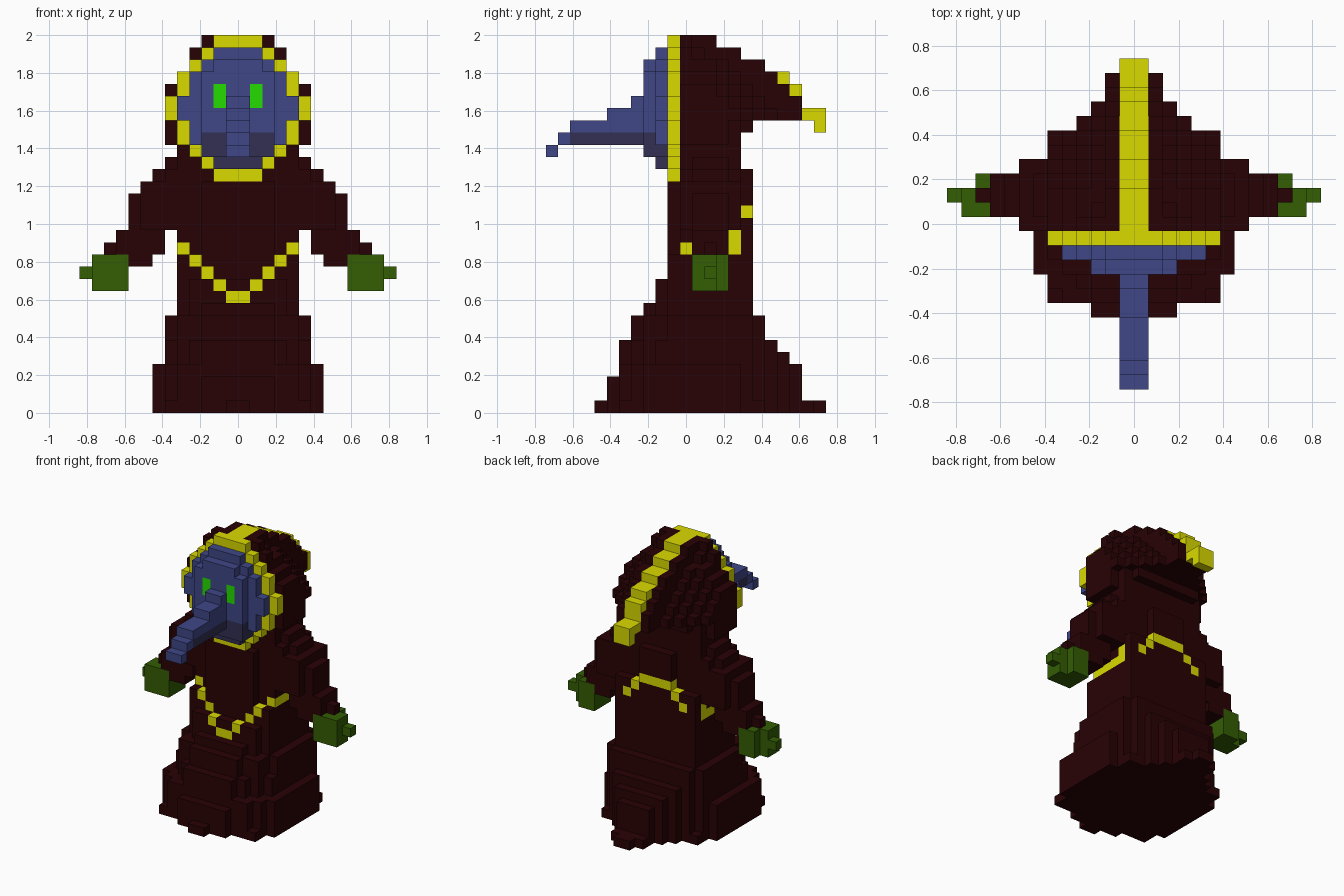
import bpy
import bmesh

if "Cube" in bpy.data.objects:
    bpy.data.objects.remove(bpy.data.objects["Cube"])

V = 2 / 31  # edge of one block
COLOURS = {
    "dark maroon": (0.022, 0.0006, 0.0015),
    "mustard yellow": (0.7, 0.7, 0.0),
    "slate blue": (0.05, 0.062, 0.245),
    "shadow blue": (0.032, 0.029, 0.085),
    "moss green": (0.033, 0.11, 0.001),
    "bright green": (0.018, 0.72, 0.0),
}
cells = {}  # (i, j, k) -> (part, colour)


def put(part, colour, n, j, k):
    """Place a block in column n (counted from 1 outwards) on both sides."""
    for i in (n - 1, -n):
        cells[i, j, k] = (part, colour)


def fill(part, colour, ns, js, ks):
    for n in ns:
        for j in js:
            for k in ks:
                put(part, colour, n, j, k)


def upto(n):
    return range(1, n + 1)


def oval(part, colour, k, width, front, back, centre, n_front, n_back):
    """One horizontal robe layer, a superellipse of blocks."""
    for j in range(23):
        y = j - 11
        if y < centre:
            t, e = (centre - y) / (centre - front), n_front
        else:
            t, e = (y - centre) / (back - centre), n_back
        for n in upto(width):
            if t < 1 and ((n - 0.5) / width) ** e + t ** e <= 1.03:
                put(part, colour, n, j, k)


# Robe: (layers, half width, front, back, centre, front and back roundness)
ROBE = [
    (1, 6, -5.5, 6.5, 0.5, 8, 8),
    (3, 6, -5.5, 6.5, 0.5, 4, 4),
    (2, 6, -5.5, 6.5, 1, 2.4, 4),
    (2, 6, -4.5, 6.5, 1.5, 2.6, 5),
    (1, 5, -3.5, 5.5, 2, 3, 20),
    (2, 5, -2.5, 5.5, 2, 4, 20),
    (2, 5, -1.5, 5.5, 2, 20, 20),
    (3, 5, -1.5, 5.5, 2, 2.6, 20),
    (3, 5, -1.5, 5.5, 2, 2.6, 1.6),
    (1, 5, -0.5, 5.5, 2, 4, 1.6),
    (3, 5, -0.5, 4.5, 2, 4, 4),
]
k = 0
for layers, *shape in ROBE:
    for _ in range(layers):
        oval("robe", "dark maroon", k, *shape)
        k += 1

# Flared hem: side panels, then front and back trains as row: (half width, layers)
fill("robe", "dark maroon", [7], range(8, 16), range(4))
HEM = {4: (1, 1), 5: (3, 3), 18: (4, 6), 19: (3, 5), 20: (2, 4), 21: (2, 1), 22: (1, 1)}
for j, (width, layers) in HEM.items():
    fill("robe", "dark maroon", upto(width), [j], range(layers))

# Shoulders and sleeves
for k, w in {15: 9, 16: 9, 17: 9, 18: 8, 19: 7, 20: 6}.items():
    fill("robe", "dark maroon", upto(w), range(12, 15), [k])
    fill("robe", "dark maroon", upto(min(w, 8) - (k > 18)), range(11, 16), [k])
fill("sleeves", "dark maroon", range(7, 11), range(12, 15), [13, 14])
fill("sleeves", "dark maroon", range(8, 10), range(12, 15), [12])
put("sleeves", "dark maroon", 11, 13, 13)

# Hands with stubby fingers
for j, reach in {12: 12, 13: 12, 14: 11}.items():
    fill("hands", "moss green", range(10, reach + 1), [j], range(10, 13))
put("hands", "moss green", 13, 13, 11)


# Belt: a V in front, level at the sides, an arch behind
def on_belt(n, j, k):
    if j <= 11:
        return k == 8 + n and (n < 5 or j == 11)
    if j <= 15:
        return k == 13 or (k == 14 and j == 15 and n == 5)
    return n < 5 and k == min(16, 18 - n)


for (i, j, k), (part, _) in list(cells.items()):
    n = i + 1 if i >= 0 else -i
    if part == "robe" and 9 <= k <= 16 and n <= 5 and on_belt(n, j, k):
        cells[i, j, k] = ("belt", "mustard yellow")

# Hood rows tapering to a drooping tip: (half width, tip, last block)
HOOD = {20: (4, 20, 15), 21: (5, 20, 15), 22: (6, 20, 15), 23: (6, 20, 16),
        24: (6, 21, 20), 25: (6, 20, 20), 26: (6, 19, 19), 27: (5, 18, 18),
        28: (4, 17, 17), 29: (4, 15, 15), 30: (3, 14, 13)}
for k, (width, tip, last) in HOOD.items():
    for j in range(11, last + 1):
        fill("hood", "dark maroon", upto(min(width, max(2, tip - j))), [j], [k])

# Hood rim, with the mask plate standing in front of its opening
RIM = [2, 3, 4, 5, 5, 6, 6, 5, 5, 4, 3, 2]
for row, w in enumerate(RIM):
    k = 19 + row
    fill("hood_rim", "mustard yellow", upto(w), [10], [k])
    if 20 <= k <= 29:
        colour = "shadow blue" if k < 22 else "slate blue"
        fill("mask", colour, upto(w - 1), [9], [k])

# Raised middle of the mask, darker at the jaw
for k in range(21, 29):
    fill("mask", "slate blue" if k > 22 else "shadow blue",
         upto(2 if k == 28 else 3), [8], [k])
fill("eyes", "bright green", [2], [8], [25, 26])

# Stepped beak, darker underneath
for js, ks in (([7], range(22, 26)), ([5, 6], range(22, 25)),
               ([2, 3, 4], [22, 23]), ([1], [22]), ([0], [21])):
    for j in js:
        for k in ks:
            under = k == 22 and j >= 2
            put("beak", "shadow blue" if under else "slate blue", 1, j, k)

# Crest along the top of the hood
for js, ks in (((11, 12, 13), [30]), ((14, 15), [29]), ((16, 17), [28]),
               ((18, 19), [27]), ((19,), [26]), ((20,), [25, 26]),
               ((21, 22), [24]), ((22,), [23])):
    fill("crest", "mustard yellow", [1], js, ks)

# Materials
materials = {}
for name, rgb in COLOURS.items():
    mat = bpy.data.materials.new(name)
    mat.use_nodes = True
    mat.diffuse_color = (*rgb, 1)
    mat.node_tree.nodes["Principled BSDF"].inputs["Base Color"].default_value = (*rgb, 1)
    materials[name] = mat


# Skin each part with the outward faces of its blocks
def face_corners(cell, axis, side):
    u, v = (axis + 1) % 3, (axis + 2) % 3
    loop = [(0, 0), (1, 0), (1, 1), (0, 1)]
    for a, b in loop if side else reversed(loop):
        c = list(cell)
        c[axis] += side
        c[u] += a
        c[v] += b
        yield tuple(c)


for part in sorted({p for p, _ in cells.values()}):
    bm = bmesh.new()
    verts, slots = {}, []
    for cell, (owner, colour) in cells.items():
        if owner != part:
            continue
        if colour not in slots:
            slots.append(colour)
        for axis in range(3):
            for side in (0, 1):
                other = list(cell)
                other[axis] += 2 * side - 1
                if tuple(other) in cells:
                    continue
                quad = []
                for c in face_corners(cell, axis, side):
                    if c not in verts:
                        x, y, z = c
                        verts[c] = bm.verts.new((x * V, (y - 11.5) * V, z * V))
                    quad.append(verts[c])
                bm.faces.new(quad).material_index = slots.index(colour)
    mesh = bpy.data.meshes.new(part)
    bm.to_mesh(mesh)
    bm.free()
    for colour in slots:
        mesh.materials.append(materials[colour])
    bpy.context.collection.objects.link(bpy.data.objects.new(part, mesh))
